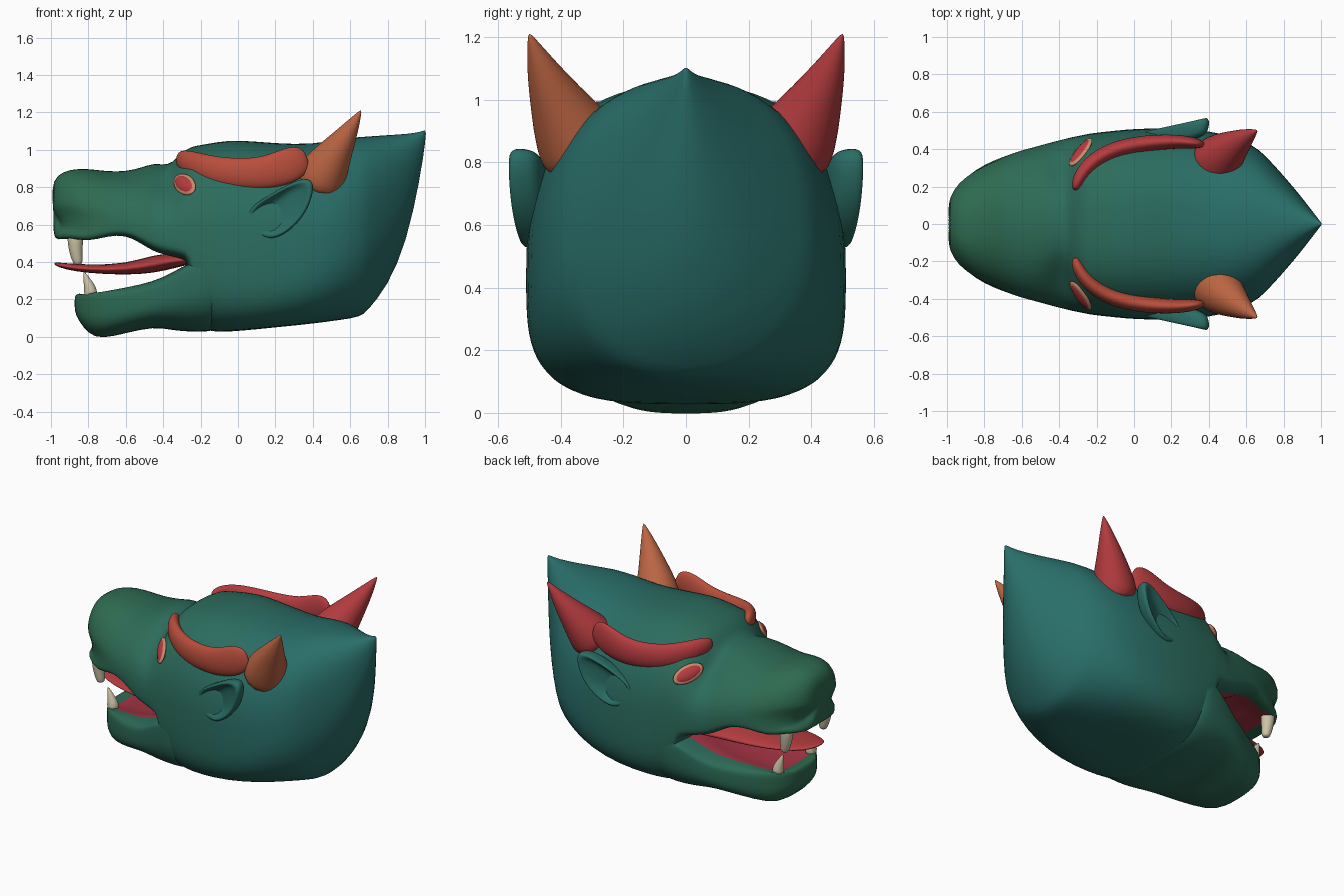
import bpy, bmesh, math
from mathutils import Vector, Matrix

if "Cube" in bpy.data.objects:
    bpy.data.objects.remove(bpy.data.objects["Cube"])


def mat(name, rgb):
    m = bpy.data.materials.new(name)
    m.diffuse_color = (*rgb, 1)
    m.use_nodes = True
    m.node_tree.nodes["Principled BSDF"].inputs["Base Color"].default_value = m.diffuse_color
    return m


RED = mat("red", (.46, .045, .05))
RUST = mat("rust", (.48, .075, .045))
ORANGE = mat("orange", (.50, .13, .055))
PINK = mat("mouth_pink", (.38, .035, .06))
BONE = mat("bone", (.60, .54, .38))
RIM = mat("eye_rim", (.60, .25, .15))
SKIN = []
for i in range(6):
    a, b, t = Vector((.027, .145, .08)), Vector((.022, .155, .14)), i / 5
    SKIN.append(mat(f"skin_{i}", a.lerp(b, t)))


def finish(name, bm, mats, sub=1):
    bmesh.ops.recalc_face_normals(bm, faces=bm.faces)
    me = bpy.data.meshes.new(name)
    bm.to_mesh(me)
    bm.free()
    for m in mats:
        me.materials.append(m)
    me.shade_smooth()
    ob = bpy.data.objects.new(name, me)
    bpy.context.collection.objects.link(ob)
    if sub:
        s = ob.modifiers.new("smooth", 'SUBSURF')
        s.levels = s.render_levels = sub
    return ob


def skin_rings(rings):
    """Bridge equal-sized closed rings of points and cap both ends."""
    bm = bmesh.new()
    vs = [[bm.verts.new(p) for p in r] for r in rings]
    n = len(vs[0])
    for a, b in zip(vs, vs[1:]):
        for i in range(n):
            j = (i + 1) % n
            bm.faces.new((a[i], a[j], b[j], b[i]))
    bm.faces.new(vs[0])
    bm.faces.new(vs[-1])
    return bm


def power(v, n):
    return math.copysign(abs(v) ** (2 / n), v)


def ramp(x, *knots):
    """Piecewise linear value from (x, value) knots."""
    for (x0, v0), (x1, v1) in zip(knots, knots[1:]):
        if x <= x1:
            return v0 + (v1 - v0) * max(0, (x - x0) / (x1 - x0))
    return knots[-1][1]


def loft(stations, n_top, n_bot, count=44):
    """Superellipse sections along x: (x, half width, bottom, widest z, top)."""
    rings = []
    for x, w, zb, zm, zt in stations:
        ring = []
        for i in range(count):
            a = 2 * math.pi * (i + .5) / count
            c, s = math.cos(a), math.sin(a)
            e = n_top(x) if s > 0 else n_bot(x)
            h = zt - zm if s > 0 else zm - zb
            ring.append((x, w * power(c, e), zm + h * power(s, e)))
        rings.append(ring)
    return skin_rings(rings)


def sweep(name, pts, m, count=14):
    """Tube with elliptical sections: (x, y, z, side radius, upright radius)."""
    P = [Vector(p[:3]) for p in pts]
    rings = []
    for i, p in enumerate(pts):
        t = (P[min(i + 1, len(P) - 1)] - P[max(i - 1, 0)]).normalized()
        side = t.cross(Vector((0, 0, 1)) if abs(t.z) < .9 else Vector((1, 0, 0))).normalized()
        up = side.cross(t)
        rings.append([P[i] + side * p[3] * math.cos(2 * math.pi * k / count)
                      + up * p[4] * math.sin(2 * math.pi * k / count) for k in range(count)])
    return finish(name, skin_rings(rings), [m], 2)


def paint(bm, inside):
    """Skin colour shifts along the head; faces inside the mouth are pink."""
    bmesh.ops.recalc_face_normals(bm, faces=bm.faces)
    for f in bm.faces:
        c = f.calc_center_median()
        f.material_index = 6 if inside(f, c) else max(0, min(5, int((c.x + 1) * 3.6)))


# Skull and upper jaw
skull = loft([
    (-1.0, .10, .55, .66, .80), (-.97, .19, .51, .63, .865), (-.9, .265, .495, .61, .898),
    (-.8, .325, .49, .59, .90), (-.7, .36, .53, .60, .885), (-.6, .395, .54, .60, .885),
    (-.52, .415, .495, .58, .905), (-.45, .435, .45, .55, .93), (-.40, .448, .437, .54, .92),
    (-.35, .46, .425, .53, .93), (-.31, .47, .415, .52, .985),
    (-.25, .48, .405, .50, 1.015), (-.24, .485, .03, .48, 1.02), (-.1, .50, .025, .46, 1.045),
    (0, .51, .03, .45, 1.055), (.2, .515, .05, .45, 1.035), (.4, .50, .07, .46, 1.03),
    (.55, .465, .09, .50, 1.06), (.65, .41, .105, .54, 1.07), (.69, .38, .135, .56, 1.072),
    (.8, .26, .27, .64, 1.08), (.9, .14, .50, .77, 1.085), (.975, .04, .85, .98, 1.095),
    (1.005, .003, 1.07, 1.09, 1.11)],
    lambda x: ramp(x, (-.9, 2.5), (-.7, 2.1), (-.36, 2.0), (-.28, 2.55), (.1, 2.55), (.4, 2.35)),
    lambda x: 5 if x < -.245 else ramp(x, (-.2, 3.2), (.15, 4), (.4, 3.1), (.6, 2.2), (.8, 2.1)))
for v in skull.verts:
    x, y, z = v.co
    # groove between nose and lip
    if x < -.75:
        g = math.exp(-((z - .61) / .045) ** 2) * min(1, (-.75 - x) / .15)
        v.co.x += .055 * g
        v.co.y *= 1 - .08 * g
    # eye sockets
    g = math.exp(-((x + .38) / .085) ** 2 - ((z - .82) / .09) ** 2)
    v.co.y -= math.copysign(.06 * g * min(1, abs(y) / .2), y)
    # hollow palate
    if -.95 < x < -.25 and z < .56 and abs(y) < .3:
        v.co.z += .05 * (1 - (y / .3) ** 2)
paint(skull, lambda f, c: c.x < -.235 and (
    (f.normal.z < -.5 and abs(c.y) < .25 + .27 * (c.x + .8) and c.x > -.93)
    or (f.normal.x < -.9 and c.x > -.3 and c.z < .42 and abs(c.y) < .44)))
head = finish("skull", skull, SKIN + [PINK])

# Lower jaw, its rear end buried in the skull
jaw = loft([
    (-.875, .07, .14, .19, .215), (-.855, .14, .09, .17, .24), (-.8, .22, .015, .15, .255),
    (-.73, .27, -.012, .16, .262), (-.6, .345, .02, .17, .27), (-.45, .415, .055, .21, .30),
    (-.35, .45, .035, .28, .345), (-.25, .482, .026, .36, .405), (-.16, .491, .028, .38, .42),
    (-.06, .490, .04, .40, .42)],
    lambda x: 5, lambda x: ramp(x, (-.5, 2.8), (-.25, 3.2)))
for v in jaw.verts:
    x, y, z = v.co
    if x > -.82 and z > .24 and abs(y) < .25:
        v.co.z -= .05 * (1 - (y / .25) ** 2)
paint(jaw, lambda f, c: f.normal.z > .2 and -.8 < c.x < -.2
      and abs(c.y) < .78 * (.25 + .45 * (c.x + .75)))
finish("lower_jaw", jaw, SKIN + [PINK])

# Tongue
tongue = loft([
    (-.985, .03, .385, .393, .40), (-.93, .10, .36, .375, .395), (-.8, .15, .34, .36, .385),
    (-.6, .20, .33, .36, .39), (-.45, .26, .34, .39, .44), (-.33, .32, .37, .41, .45),
    (-.2, .36, .40, .42, .44)], lambda x: 2.2, lambda x: 2.2, 24)
finish("tongue", tongue, [RED])

bpy.context.view_layer.update()
EAR = [(.02, .61), (.07, .70), (.18, .765), (.29, .83), (.385, .855), (.41, .80),
       (.375, .68), (.30, .585), (.20, .52), (.12, .53)]
for s, side, horn_mat, brow_mat in ((1, "left", RED, RED), (-1, "right", ORANGE, RUST)):
    # Brow
    sweep(f"brow_{side}", [
        (-.315, s * .18, .955, .012, .02), (-.31, s * .21, .95, .03, .05),
        (-.265, s * .30, .93, .042, .07), (-.15, s * .385, .89, .045, .08),
        (0, s * .425, .87, .045, .085), (.15, s * .44, .875, .042, .09),
        (.27, s * .44, .915, .036, .10), (.34, s * .43, .95, .028, .08),
        (.37, s * .425, .96, .01, .04)], brow_mat)

    # Horn
    sweep(f"horn_{side}", [
        (.42, s * .31, .80, .15, .15), (.46, s * .36, .89, .135, .135),
        (.53, s * .415, 1.0, .09, .09), (.60, s * .465, 1.11, .048, .048),
        (.66, s * .502, 1.215, .004, .004)], horn_mat)

    # Cupped ear
    cx, cz = .23, .69
    rings = []
    for k, dy in ((.85, -.10), (1.0, -.05), (1.02, 0), (.88, .012), (.72, -.015), (.4, -.04)):
        rings.append([(cx + (x - cx) * k, s * (.48 + .2 * x + dy), cz + (z - cz) * k)
                      for x, z in EAR])
    finish(f"ear_{side}", skin_rings(rings), [SKIN[4]], 2)

    # Eye with pale rim, laid on the skull surface
    hit, loc, nor, _ = head.ray_cast((-.285, s * 2, .815), (0, -s, 0))
    if not hit:
        loc, nor = Vector((-.285, s * .35, .815)), Vector((-.6, s * .7, .4)).normalized()
    u = Vector((.14, s * .1, -.10))
    u = (u - nor * u.dot(nor)).normalized()
    rot = Matrix((u, nor.cross(u), nor)).transposed().to_4x4()
    for part, m, size in (("eye_rim", RIM, (.10, .052, .016)), ("eye", RED, (.09, .043, .022))):
        bm = bmesh.new()
        bmesh.ops.create_uvsphere(bm, u_segments=20, v_segments=10, radius=1,
                                  matrix=Matrix.Translation(loc) @ rot @ Matrix.Diagonal((*size, 1)))
        finish(f"{part}_{side}", bm, [m], 0)

    # Fangs
    sweep(f"upper_fang_{side}", [
        (-.87, s * .20, .56, .045, .045), (-.87, s * .20, .50, .042, .042),
        (-.865, s * .20, .44, .034, .034), (-.855, s * .20, .395, .026, .026),
        (-.855, s * .20, .385, .015, .015)], BONE)
    sweep(f"lower_fang_{side}", [
        (-.785, s * .17, .21, .04, .04), (-.79, s * .17, .26, .034, .034),
        (-.81, s * .17, .31, .018, .018), (-.825, s * .17, .35, .003, .003)], BONE)
